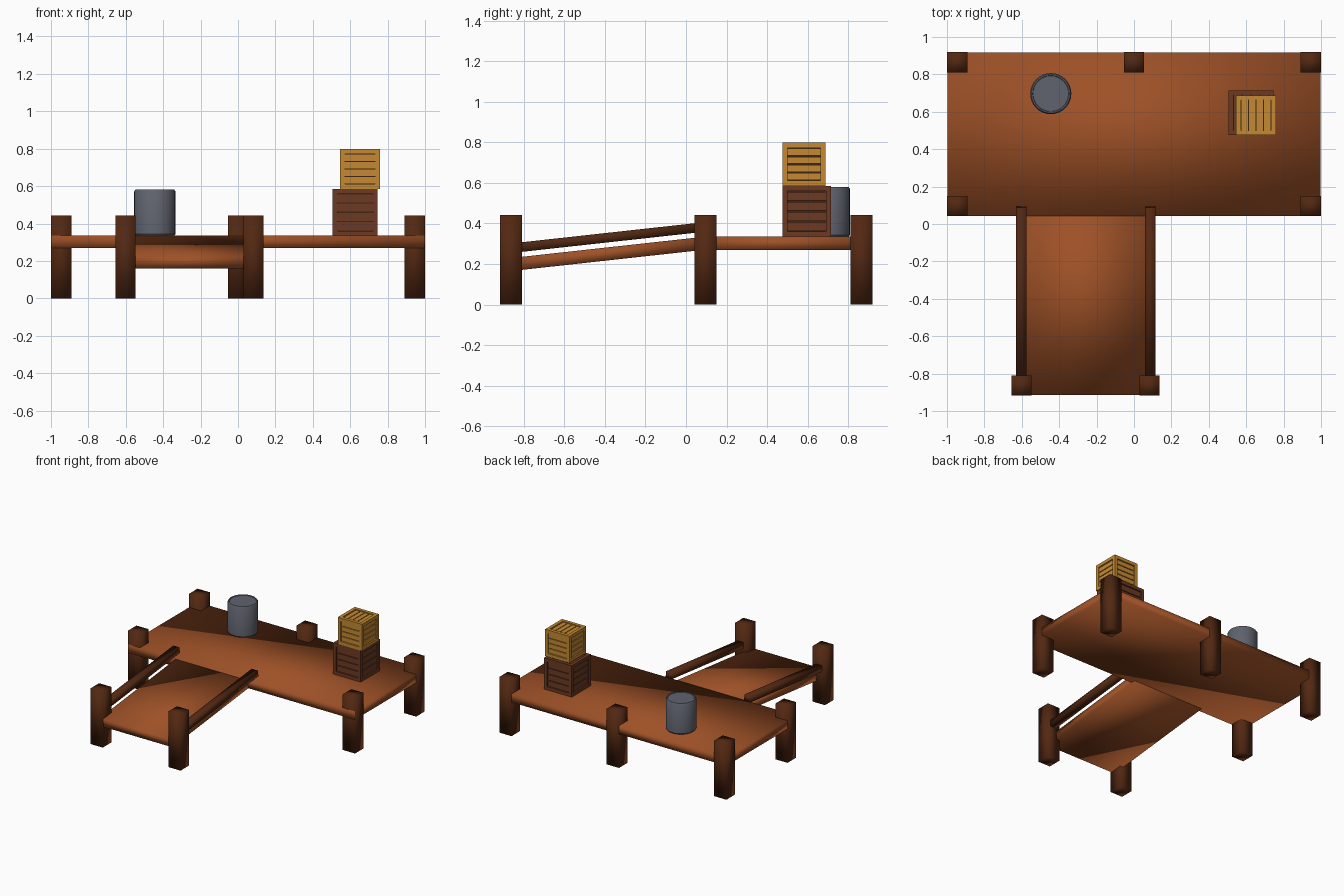
import bpy, bmesh, math
from mathutils import Matrix, Vector

if "Cube" in bpy.data.objects:
    bpy.data.objects.remove(bpy.data.objects["Cube"])


def material(name, rgb):
    m = bpy.data.materials.new(name)
    m.diffuse_color = (*rgb, 1)
    m.use_nodes = True
    m.node_tree.nodes["Principled BSDF"].inputs["Base Color"].default_value = m.diffuse_color
    return m


DECK = material("orange_brown_wood", (0.34, 0.082, 0.02))
POST = material("dark_brown_wood", (0.085, 0.021, 0.006))
RED = material("red_brown_wood", (0.15, 0.042, 0.016))
GOLD = material("golden_wood", (0.56, 0.25, 0.032))
GAP = material("shadow_brown", (0.05, 0.018, 0.005))
METAL = material("grey_metal", (0.115, 0.125, 0.155))


def add_box(bm, center, size, mat_index=0):
    m = Matrix.Translation(center) @ Matrix.Diagonal((*size, 1))
    verts = bmesh.ops.create_cube(bm, size=1, matrix=m)["verts"]
    for f in {f for v in verts for f in v.link_faces}:
        f.material_index = mat_index


def finish(name, bm, mats, smooth=False):
    mesh = bpy.data.meshes.new(name)
    bm.to_mesh(mesh)
    bm.free()
    for m in mats:
        mesh.materials.append(m)
    for p in mesh.polygons:
        p.use_smooth = smooth
    ob = bpy.data.objects.new(name, mesh)
    bpy.context.collection.objects.link(ob)
    return ob


def box(name, center, size, mat, tilt=0.0):
    bm = bmesh.new()
    add_box(bm, (0, 0, 0), size)
    ob = finish(name, bm, [mat], smooth=True)
    ob.location = center
    ob.rotation_euler.x = tilt
    return ob


# Main platform
box("deck", (0, 0.48, 0.302), (1.996, 0.876, 0.066), DECK)

# Square posts around the platform and at the foot of the ramp
posts = [(-0.945, 0.097), (0.945, 0.097), (-0.945, 0.865), (0, 0.865),
         (0.945, 0.865), (-0.602, -0.863), (0.083, -0.863)]
for i, (x, y) in enumerate(posts):
    box(f"post_{i + 1}", (x, y, 0.221), (0.108, 0.108, 0.442), POST)

# Sloping ramp with a rail on each side
slope = 0.11
tilt = math.atan(slope)
stretch = 1 / math.cos(tilt)
box("ramp", (-0.26, -0.415, 0.247), (0.635, 0.99 * stretch, 0.064), DECK, tilt)
for side, x in (("left", -0.603), ("right", 0.087)):
    box(f"{side}_rail", (x, -0.39, 0.330), (0.055, 0.96 * stretch, 0.047), POST, tilt)


# Crate: corner frame, recessed boards on every face, dark core behind the gaps
def crate(name, low, high, mat, boards=4):
    low, high = Vector(low), Vector(high)
    size, mid = high - low, (low + high) / 2
    t, recess, gap = 0.026, 0.008, 0.006
    bm = bmesh.new()
    add_box(bm, mid, size - Vector((0.032,) * 3), 1)
    for axis in range(3):
        u, v = [a for a in range(3) if a != axis]
        # Four frame bars along this axis
        for su in (-1, 1):
            for sv in (-1, 1):
                c, s = mid.copy(), Vector((t, t, t))
                c[u] += su * (size[u] - t) / 2
                c[v] += sv * (size[v] - t) / 2
                s[axis] = size[axis] - (0 if axis == 2 else 2 * t)
                add_box(bm, c, s)
        # Boards stacked upward on the sides, across x on top and bottom
        stack = 0 if axis == 2 else 2
        run = 3 - axis - stack
        step = (size[stack] - 2 * t) / boards
        for sign in (-1, 1):
            for k in range(boards):
                c, s = mid.copy(), Vector((0.01, 0.01, 0.01))
                c[axis] += sign * (size[axis] / 2 - recess - 0.005)
                c[stack] += (k - (boards - 1) / 2) * step
                s[stack] = step - gap
                s[run] = size[run] - 2 * t
                add_box(bm, c, s)
    return finish(name, bm, [mat, GAP])


crate("lower_crate", (0.505, 0.475, 0.335), (0.747, 0.715, 0.585), RED)
crate("upper_crate", (0.545, 0.475, 0.585), (0.758, 0.688, 0.798), GOLD)

# Metal barrel with rounded rims and a slightly sunken lid
profile = [(0, 0.335), (0.104, 0.335), (0.11, 0.343), (0.11, 0.572),
           (0.104, 0.581), (0.097, 0.581), (0.095, 0.577), (0, 0.577)]
bm = bmesh.new()
pts = [bm.verts.new((r, 0, z)) for r, z in profile]
edges = [bm.edges.new(pair) for pair in zip(pts, pts[1:])]
bmesh.ops.spin(bm, geom=pts + edges, cent=(0, 0, 0), axis=(0, 0, 1),
               angle=math.tau, steps=32)
bmesh.ops.remove_doubles(bm, verts=bm.verts, dist=0.0005)
bmesh.ops.recalc_face_normals(bm, faces=bm.faces)
barrel = finish("barrel", bm, [METAL])
barrel.location = (-0.445, 0.697, 0)
bpy.context.view_layer.objects.active = barrel
barrel.select_set(True)
bpy.ops.object.shade_smooth_by_angle(angle=math.radians(35))
